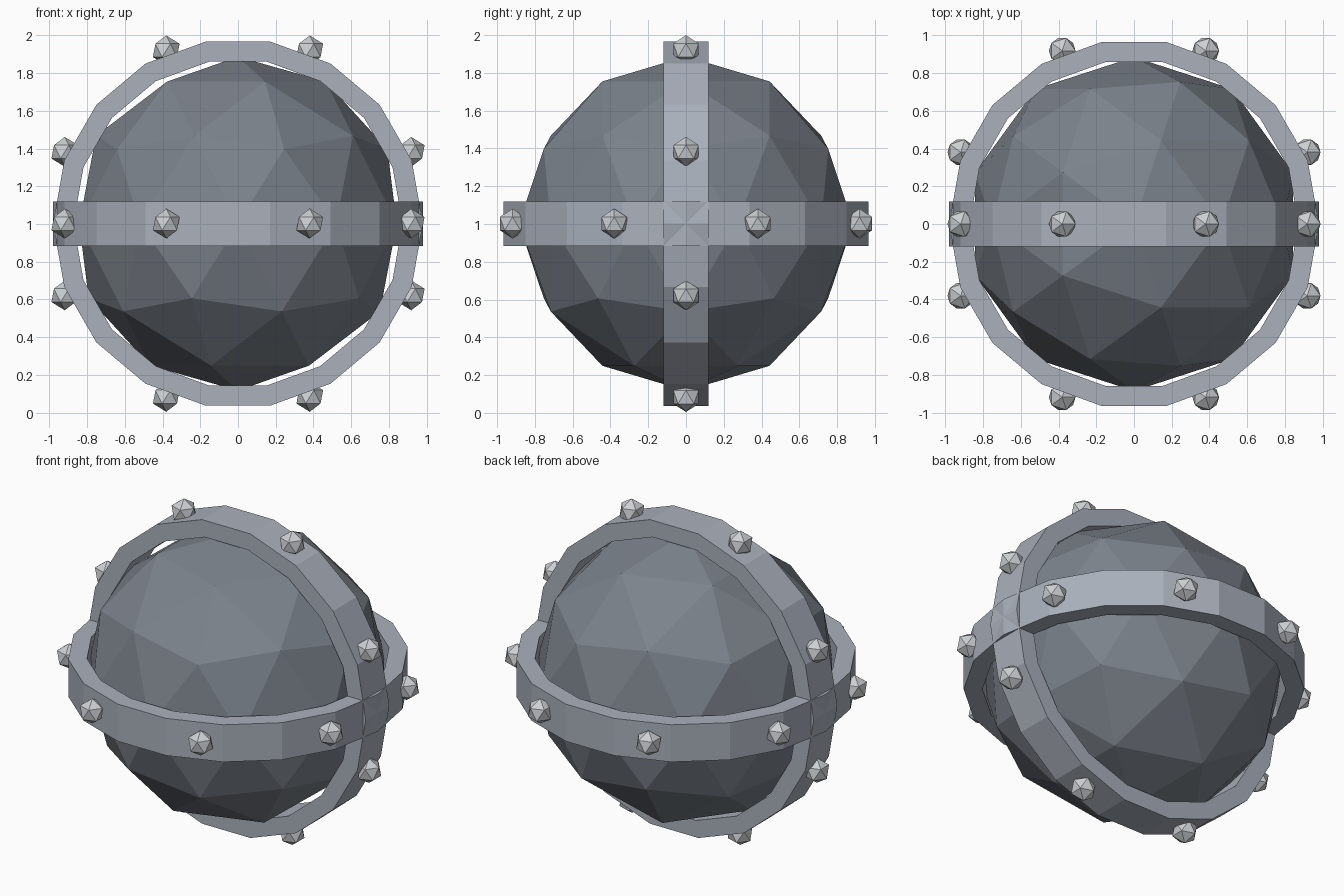
import bpy
import bmesh
from math import cos, sin, radians, tau
from mathutils import Matrix, Vector

CENTRE = Vector((0, 0, 1.002))

old = bpy.data.objects.get("Cube")
if old:
    bpy.data.objects.remove(old, do_unlink=True)


def make_material(name, colour):
    mat = bpy.data.materials.new(name)
    mat.use_nodes = True
    mat.diffuse_color = (*colour, 1)
    mat.node_tree.nodes["Principled BSDF"].inputs["Base Color"].default_value = (*colour, 1)
    return mat


dark_steel = make_material("dark steel", (0.20, 0.225, 0.26))
band_steel = make_material("band steel", (0.40, 0.435, 0.50))
pale_steel = make_material("pale steel", (0.60, 0.63, 0.65))


def add_object(name, mesh, location):
    obj = bpy.data.objects.new(name, mesh)
    obj.location = location
    bpy.context.collection.objects.link(obj)
    return obj


def ico_mesh(name, level, radius, mat):
    bm = bmesh.new()
    bmesh.ops.create_icosphere(bm, subdivisions=level, radius=radius)
    mesh = bpy.data.meshes.new(name)
    bm.to_mesh(mesh)
    bm.free()
    mesh.materials.append(mat)
    return mesh


def band_mesh(name, outer, inner, half_width, sides, turn):
    """Rectangular section spun into a faceted hoop around z, then turned."""
    bm = bmesh.new()
    section = [(inner, -half_width), (outer, -half_width),
               (outer, half_width), (inner, half_width)]
    verts = [bm.verts.new((r, 0, z)) for r, z in section]
    edges = [bm.edges.new((verts[i], verts[(i + 1) % 4])) for i in range(4)]
    bmesh.ops.spin(bm, geom=verts + edges, cent=(0, 0, 0), axis=(0, 0, 1),
                   angle=tau, steps=sides, use_merge=True)
    bmesh.ops.remove_doubles(bm, verts=bm.verts, dist=0.0001)
    bmesh.ops.recalc_face_normals(bm, faces=bm.faces)
    bm.transform(turn)
    mesh = bpy.data.meshes.new(name)
    bm.to_mesh(mesh)
    bm.free()
    mesh.materials.append(band_steel)
    return mesh


# Faceted core
add_object("core_ball", ico_mesh("core_ball", 2, 0.885, dark_steel), CENTRE)

# Two crossing hoops, each with eight studs
stud = ico_mesh("stud", 1, 0.079, pale_steel)
turns = {
    "level": Matrix.Identity(4),
    "upright": Matrix.Rotation(radians(90), 4, "X"),
}
for name, turn in turns.items():
    mesh = band_mesh(name + "_band", 0.98, 0.872, 0.118, 18, turn)
    add_object(name + "_band", mesh, CENTRE)
    for i in range(8):
        a = tau * (i + 0.5) / 8
        spot = turn @ Vector((cos(a), sin(a), 0)) * 0.994
        add_object(f"{name}_stud_{i + 1}", stud, CENTRE + spot)
